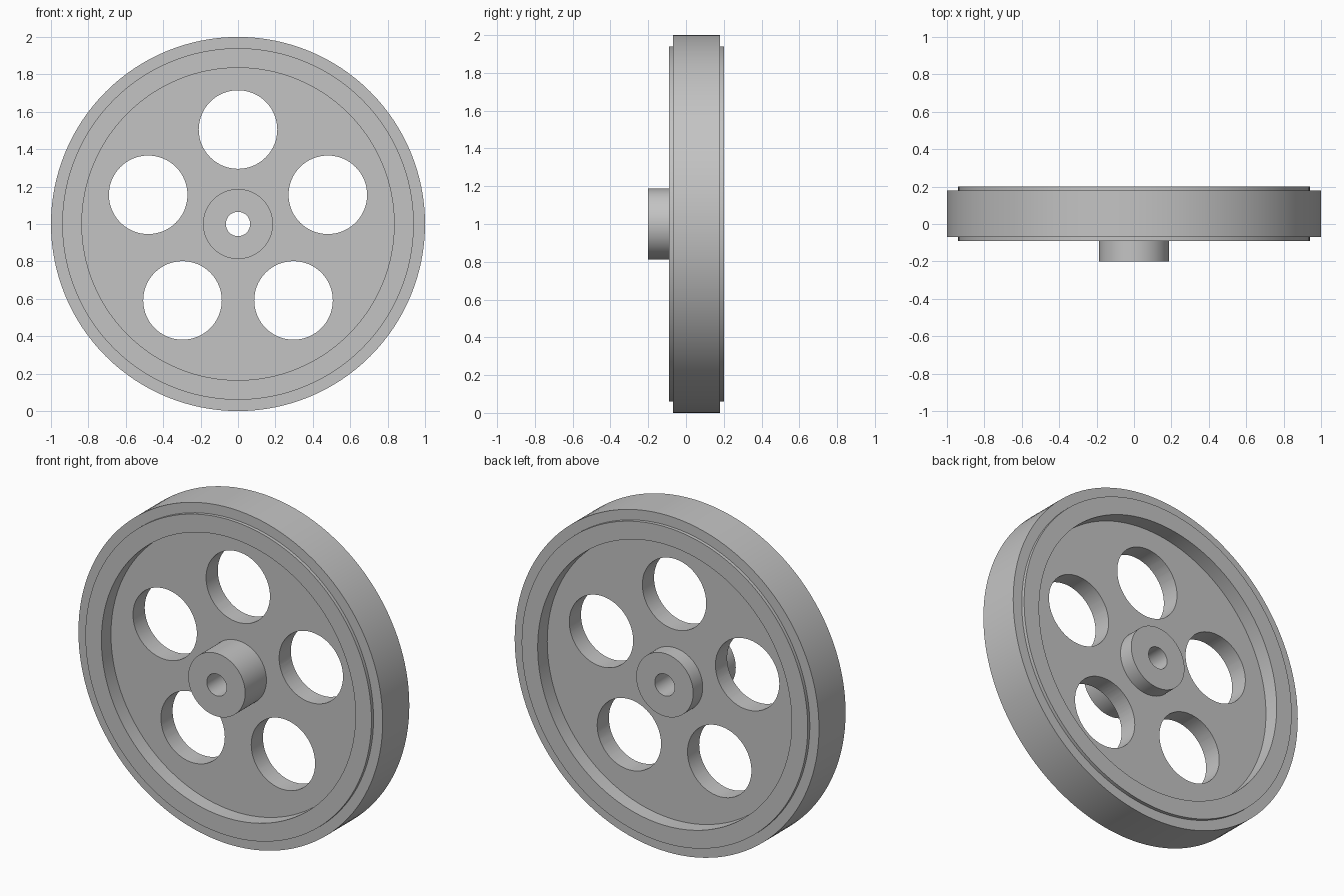
import bpy, bmesh, math
from mathutils import Matrix, Vector

cube = bpy.data.objects.get("Cube")
if cube:
    bpy.data.objects.remove(cube, do_unlink=True)

SEGMENTS = 128
AXLE = Vector((0, 0, 1))

grey = bpy.data.materials.new("plain grey")
grey.use_nodes = True
colour = (0.55, 0.55, 0.55, 1)
grey.diffuse_color = colour
grey.node_tree.nodes["Principled BSDF"].inputs["Base Color"].default_value = colour


def add_object(name, bm):
    mesh = bpy.data.meshes.new(name)
    bmesh.ops.recalc_face_normals(bm, faces=bm.faces)
    bm.to_mesh(mesh)
    bm.free()
    obj = bpy.data.objects.new(name, mesh)
    obj.data.materials.append(grey)
    bpy.context.collection.objects.link(obj)
    return obj


def select_only(obj):
    bpy.ops.object.select_all(action='DESELECT')
    obj.select_set(True)
    bpy.context.view_layer.objects.active = obj


def lathe(name, profile):
    """Turn a closed (radius, y) profile around the axle."""
    bm = bmesh.new()
    rings = []
    for i in range(SEGMENTS):
        a = 2 * math.pi * i / SEGMENTS
        rings.append([bm.verts.new(AXLE + Vector((r * math.cos(a), y, r * math.sin(a))))
                      for r, y in profile])
    n = len(profile)
    for i, ring in enumerate(rings):
        following = rings[(i + 1) % SEGMENTS]
        for j in range(n):
            k = (j + 1) % n
            bm.faces.new((ring[j], ring[k], following[k], following[j]))
    return add_object(name, bm)


# Rim with a small step on both edges
rim = lathe("rim", [(0.835, -0.09), (0.94, -0.09), (0.94, -0.07), (1, -0.07),
                    (1, 0.18), (0.94, 0.18), (0.94, 0.2), (0.835, 0.2)])

# Hub with a through bore, longer at the front
hub = lathe("hub", [(0.065, -0.2), (0.187, -0.2), (0.187, 0.2), (0.065, 0.2)])

# Thin web joining hub and rim
web = lathe("web", [(0.18, 0), (0.84, 0), (0.84, 0.11), (0.18, 0.11)])

# Five round lightening holes through the web
bm = bmesh.new()
for i in range(5):
    a = math.radians(90 + 72 * i)
    centre = AXLE + 0.505 * Vector((math.cos(a), 0, math.sin(a)))
    bmesh.ops.create_cone(bm, cap_ends=True, segments=64, radius1=0.21, radius2=0.21, depth=1,
                          matrix=Matrix.Translation(centre) @ Matrix.Rotation(math.pi / 2, 4, 'X'))
cutter = add_object("hole_cutter", bm)
cutter.hide_render = True
cut = web.modifiers.new("holes", 'BOOLEAN')
cut.operation = 'DIFFERENCE'
cut.solver = 'EXACT'
cut.object = cutter
select_only(web)
bpy.ops.object.modifier_apply(modifier=cut.name)
bpy.data.objects.remove(cutter, do_unlink=True)

# Smooth round walls, crisp edges
for part in (rim, hub, web):
    select_only(part)
    bpy.ops.object.shade_smooth_by_angle(angle=math.radians(30))
